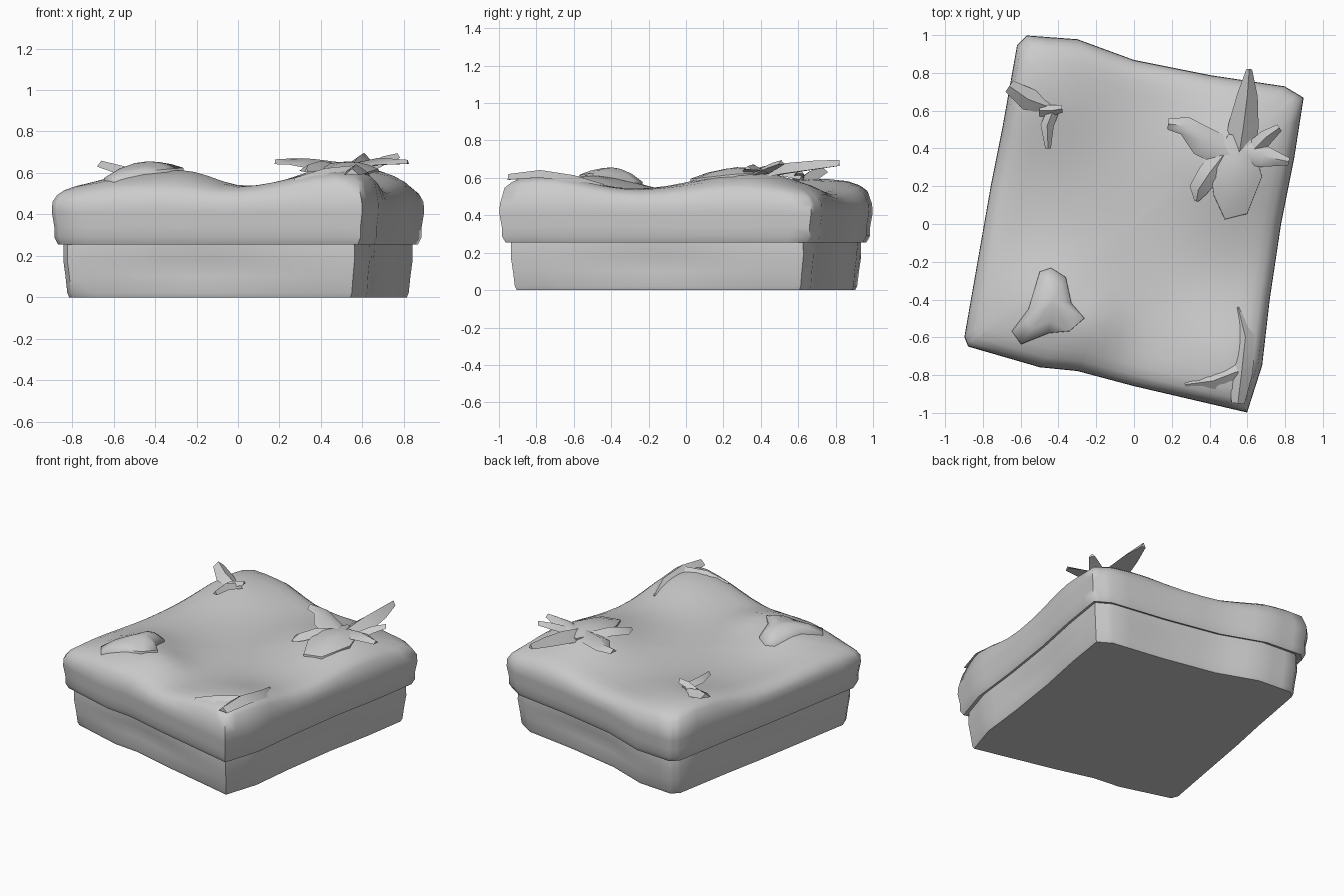
import bpy, bmesh, math
from mathutils import Vector

if "Cube" in bpy.data.objects:
    bpy.data.objects.remove(bpy.data.objects["Cube"])

grey = bpy.data.materials.new("plain grey")
grey.use_nodes = True
grey.diffuse_color = (0.6, 0.6, 0.6, 1)
grey.node_tree.nodes["Principled BSDF"].inputs["Base Color"].default_value = (0.6, 0.6, 0.6, 1)


def finish(name, bm, angle=50):
    bmesh.ops.recalc_face_normals(bm, faces=bm.faces)
    mesh = bpy.data.meshes.new(name)
    bm.to_mesh(mesh)
    bm.free()
    obj = bpy.data.objects.new(name, mesh)
    bpy.context.collection.objects.link(obj)
    mesh.materials.append(grey)
    bpy.ops.object.select_all(action="DESELECT")
    obj.select_set(True)
    bpy.context.view_layer.objects.active = obj
    bpy.ops.object.shade_smooth_by_angle(angle=math.radians(angle))
    return obj


def loft(name, rings, angle=50):
    """Skin a stack of equal rings and close both ends."""
    bm = bmesh.new()
    loops = [[bm.verts.new(p) for p in ring] for ring in rings]
    n = len(loops[0])
    for a, b in zip(loops, loops[1:]):
        for i in range(n):
            bm.faces.new((a[i], a[(i + 1) % n], b[(i + 1) % n], b[i]))
    bm.faces.new(loops[0])
    bm.faces.new(loops[-1])
    return finish(name, bm, angle)


# Skewed, slightly wavy box outline
corners = [(-0.57, 1.0), (-0.3, 0.98), (0, 0.87), (0.4, 0.79), (0.8, 0.73), (0.9, 0.67),
           (0.85, 0.35), (0.78, 0), (0.72, -0.4), (0.68, -0.75), (0.6, -1.0),
           (0.3, -0.93), (0, -0.86), (-0.3, -0.78), (-0.5, -0.76), (-0.88, -0.65), (-0.9, -0.6),
           (-0.83, -0.2), (-0.76, 0.2), (-0.7, 0.5), (-0.62, 0.95)]
outline = []
for i, p in enumerate(corners):
    a, b = Vector(p), Vector(corners[(i + 1) % len(corners)])
    outline += [a, a.lerp(b, 1 / 3), a.lerp(b, 2 / 3)]

# Soft mounds near the four corners of the sagging lid: x, y, height, radius
mounds = [(-0.45, -0.45, 0.09, 0.2), (0.5, -0.75, 0.1, 0.24),
          (0.52, 0.36, 0.12, 0.22), (-0.5, 0.72, 0.08, 0.24),
          (-0.2, -0.55, 0.05, 0.12), (0.5, 0.0, 0.03, 0.2)]


def top_height(x, y):
    return 0.515 + sum(h * math.exp(-((x - a) ** 2 + (y - b) ** 2) / (2 * r * r))
                       for a, b, h, r in mounds)


def side_ring(scale, z, dent=0):
    ring = []
    for p in outline:
        wave = math.cos(4 * (math.atan2(p.y, p.x) - 0.55))
        q = p * (scale + dent * wave)
        ring.append((q.x, q.y, z))
    return ring


# Lower box
loft("box_base", [side_ring(0.905, 0), side_ring(0.915, 0.02), side_ring(0.915, 0.1, 0.01),
                  side_ring(0.925, 0.18, 0.012), side_ring(0.935, 0.25), side_ring(0.93, 0.3)])

# Lid with overhanging rim and sunken top
lid = [side_ring(0.92, 0.27), side_ring(0.965, 0.255), side_ring(0.985, 0.29), side_ring(0.985, 0.34),
       side_ring(0.998, 0.41), side_ring(0.995, 0.46)]
for scale, drop in [(0.97, 0.03), (0.93, 0.01), (0.87, 0), (0.79, 0), (0.7, 0), (0.61, 0),
                    (0.52, 0), (0.43, 0), (0.34, 0), (0.25, 0), (0.15, 0), (0.05, 0)]:
    lid.append([(p.x * scale, p.y * scale, top_height(p.x * scale, p.y * scale) - drop)
                for p in outline])
loft("box_lid", lid, 60)


def blade(name, points, widths, thick=0.018):
    """Tapered crumpled blade with a raised spine."""
    rings = []
    pts = [Vector(p) for p in points]
    for i, p in enumerate(pts):
        d = pts[min(i + 1, len(pts) - 1)] - pts[max(i - 1, 0)]
        side = Vector((-d.y, d.x, 0)).normalized() * widths[i]
        up = Vector((0, 0, thick + widths[i] * 0.25))
        rings.append([p - side - up * 0.5, p + up, p + side - up * 0.5, p - up * 0.4])
    loft(name, rings, 60)


def flap(name, edge, peak):
    """Low ragged flap rising from its edge to a peak."""
    c = Vector(peak)
    rings = []
    for f in (1.0, 0.98, 0.65, 0.3, 0.08):
        ring = []
        for x, y in edge:
            q = Vector((x, y)).lerp(c.xy, 1 - f)
            low = top_height(x, y) - (0.03 if f == 1 else -0.012)
            ring.append((q.x, q.y, low + (c.z - low) * (1 - f * f)))
        rings.append(ring)
    loft(name, rings, 60)


# Back left-hand crumple cluster
blade("tall_blade", [(0.55, 0.33, 0.6), (0.58, 0.52, 0.64), (0.6, 0.68, 0.66), (0.61, 0.82, 0.675)],
      [0.08, 0.08, 0.055, 0.015])
blade("wide_blade", [(0.52, 0.36, 0.62), (0.36, 0.44, 0.64), (0.27, 0.52, 0.65), (0.18, 0.53, 0.65)],
      [0.08, 0.08, 0.05, 0.03], 0.008)
blade("low_blade", [(0.5, 0.4, 0.62), (0.4, 0.27, 0.635), (0.34, 0.18, 0.62), (0.33, 0.12, 0.61)],
      [0.05, 0.06, 0.05, 0.01], 0.008)
blade("side_blade", [(0.55, 0.4, 0.62), (0.68, 0.36, 0.65), (0.82, 0.33, 0.65)],
      [0.07, 0.06, 0.02], 0.008)
blade("hook_blade", [(0.62, 0.38, 0.62), (0.7, 0.46, 0.66), (0.77, 0.51, 0.68)],
      [0.05, 0.04, 0.02], 0.01)
flap("cluster_mound", [(0.42, 0.15), (0.4, 0.3), (0.5, 0.48), (0.62, 0.45), (0.68, 0.25),
                       (0.6, 0.05), (0.48, 0.02)], (0.54, 0.3, 0.655))

# Back right-hand prongs
blade("prong_outer", [(-0.45, 0.62, 0.58), (-0.56, 0.66, 0.61), (-0.66, 0.73, 0.64)],
      [0.04, 0.06, 0.035], 0.01)
blade("prong_inner", [(-0.42, 0.62, 0.6), (-0.46, 0.52, 0.62), (-0.455, 0.4, 0.62)],
      [0.03, 0.035, 0.015], 0.012)
blade("prong_tip", [(-0.5, 0.6, 0.59), (-0.44, 0.6, 0.615), (-0.38, 0.61, 0.63)],
      [0.03, 0.03, 0.02], 0.012)

# Front right-hand raised flap
flap("raised_flap", [(-0.5, -0.25), (-0.44, -0.23), (-0.36, -0.28), (-0.33, -0.42), (-0.26, -0.5),
                     (-0.34, -0.57), (-0.45, -0.58), (-0.6, -0.64), (-0.65, -0.57), (-0.56, -0.45)],
     (-0.43, -0.4, 0.655))

# Front left-hand creases
blade("corner_crease", [(0.55, -0.44, 0.55), (0.59, -0.6, 0.59), (0.57, -0.78, 0.615), (0.55, -0.95, 0.6)],
      [0.02, 0.05, 0.06, 0.035], 0.012)
blade("front_crease", [(0.55, -0.78, 0.61), (0.42, -0.83, 0.6), (0.27, -0.85, 0.56)],
      [0.06, 0.05, 0.02], 0.01)
